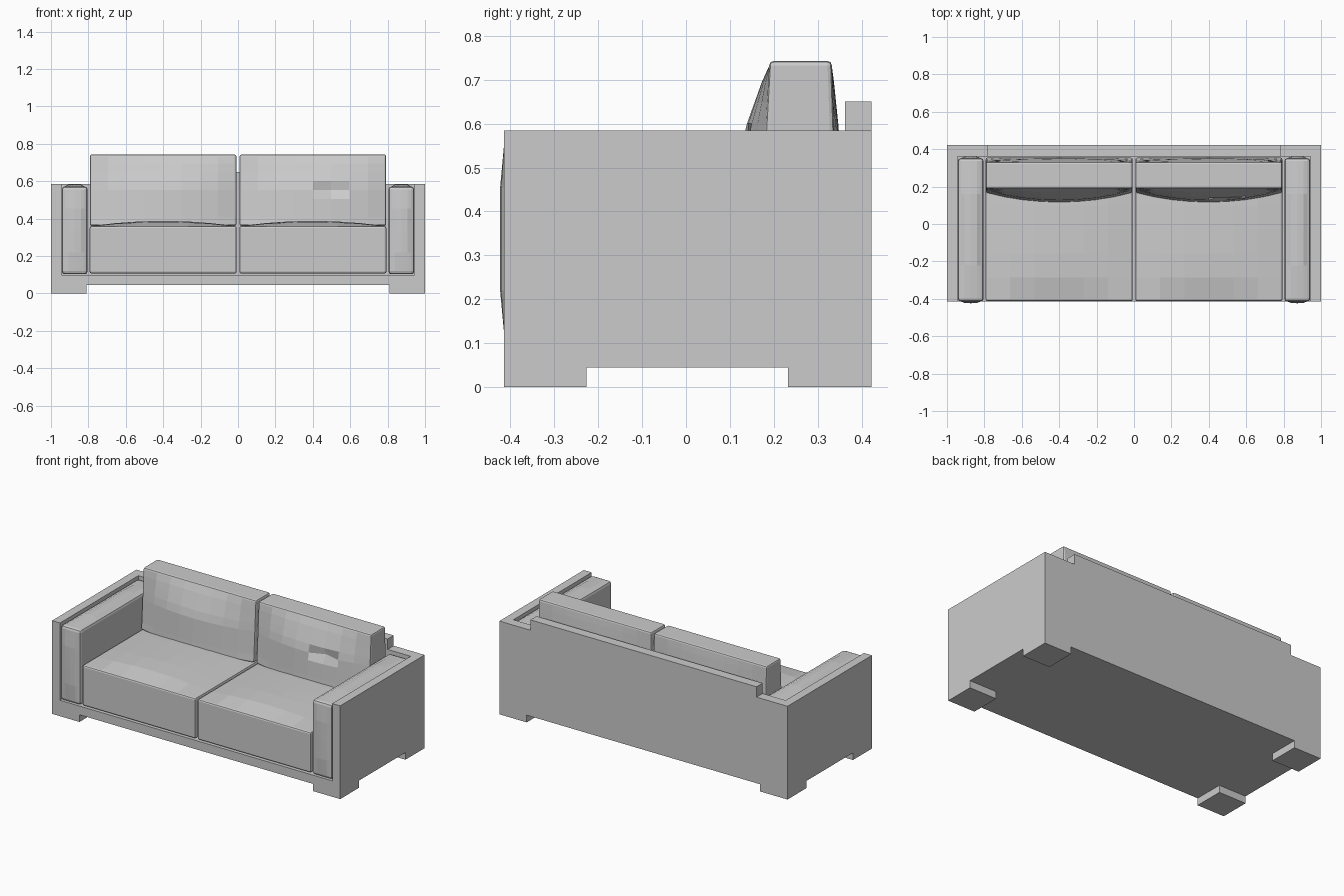
import bpy, bmesh

if "Cube" in bpy.data.objects:
    bpy.data.objects.remove(bpy.data.objects["Cube"])


def finish(bm, name):
    bmesh.ops.recalc_face_normals(bm, faces=bm.faces)
    mesh = bpy.data.meshes.new(name)
    bm.to_mesh(mesh)
    bm.free()
    obj = bpy.data.objects.new(name, mesh)
    bpy.context.collection.objects.link(obj)
    return obj


def extruded(name, outline, z0, z1):
    """Vertical prism from a plan outline."""
    bm = bmesh.new()
    face = bm.faces.new([bm.verts.new((x, y, z0)) for x, y in outline])
    top = bmesh.ops.extrude_face_region(bm, geom=[face])["geom"]
    for v in top:
        if isinstance(v, bmesh.types.BMVert):
            v.co.z = z1
    return finish(bm, name)


def box(name, x0, x1, y0, y1, z0, z1):
    return extruded(name, [(x0, y0), (x1, y0), (x1, y1), (x0, y1)], z0, z1)


def cushion(name, shape, cuts, bevel):
    """Gridded cube (-1..1) mapped by a shape function, with rounded edges."""
    bm = bmesh.new()
    bmesh.ops.create_cube(bm, size=2)
    bmesh.ops.subdivide_edges(bm, edges=bm.edges[:], cuts=cuts, use_grid_fill=True)
    seams = [e for e in bm.edges if e.calc_face_angle(0) > 1]
    for v in bm.verts:
        v.co = shape(*v.co)
    bmesh.ops.bevel(bm, geom=seams, offset=bevel, segments=2, profile=0.5, affect='EDGES')
    return finish(bm, name)


def mix(a, b, t):
    """Interpolate with t in -1..1."""
    return a + (b - a) * (t + 1) / 2


FRONT, BACK = -0.415, 0.422

# Frame: U-shaped shell, floor and raised back rail
extruded("frame_shell", [(-1, FRONT), (-0.945, FRONT), (-0.945, 0.362), (0.945, 0.362),
                         (0.945, FRONT), (1, FRONT), (1, BACK), (-1, BACK)], 0.045, 0.585)
box("frame_base", -0.945, 0.945, FRONT, 0.362, 0.045, 0.10)
box("back_rail", -0.785, 0.785, 0.362, BACK, 0.585, 0.65)

for s, side in ((-1, "left"), (1, "right")):
    # Feet
    x0, x1 = sorted((s * 0.81, s))
    box(f"{side}_front_foot", x0, x1, FRONT, -0.227, 0, 0.045)
    box(f"{side}_back_foot", x0, x1, 0.232, BACK, 0, 0.045)

    # Arm pad with softly bulged front and top
    def arm(u, v, w):
        y = mix(-0.414, 0.352, v) + 0.01 * v * (1 - u * u) * (1 - w ** 4)
        z = mix(0.103, 0.572, w)
        if w > 0:
            z += 0.013 * w * (1 - u * u) * (1 - v ** 4)
        return (s * 0.873 + u * 0.069, y, z)
    cushion(f"{side}_arm_pad", arm, 3, 0.016)

    # Seat cushion with crowned top
    def seat(u, v, w):
        crown = 0.028 * (1 - u * u) * (1 - v ** 4) * max(w, 0)
        return (s * 0.4 + u * 0.393, mix(-0.413, 0.355, v), mix(0.107, 0.36, w) + crown)
    cushion(f"{side}_seat_cushion", seat, 5, 0.01)

    # Back cushion with bulged faces; the right one has a pinched dimple
    def back(u, v, w):
        t = (w + 1) / 2
        belly = (1 - u * u) * min(1, 2.2 * (1 - t))
        front = 0.168 + 0.022 * t - 0.052 * belly
        rear = 0.345 - 0.013 * t + 0.012 * belly
        x, z = s * 0.4 + u * 0.392, 0.362 + 0.381 * t
        if s > 0 and v < -0.99 and abs(x - 0.47) < 0.05 and abs(z - 0.55) < 0.024:
            front += 0.035
        return (x, mix(front, rear, v), z)
    cushion(f"{side}_back_cushion", back, 7, 0.01)
